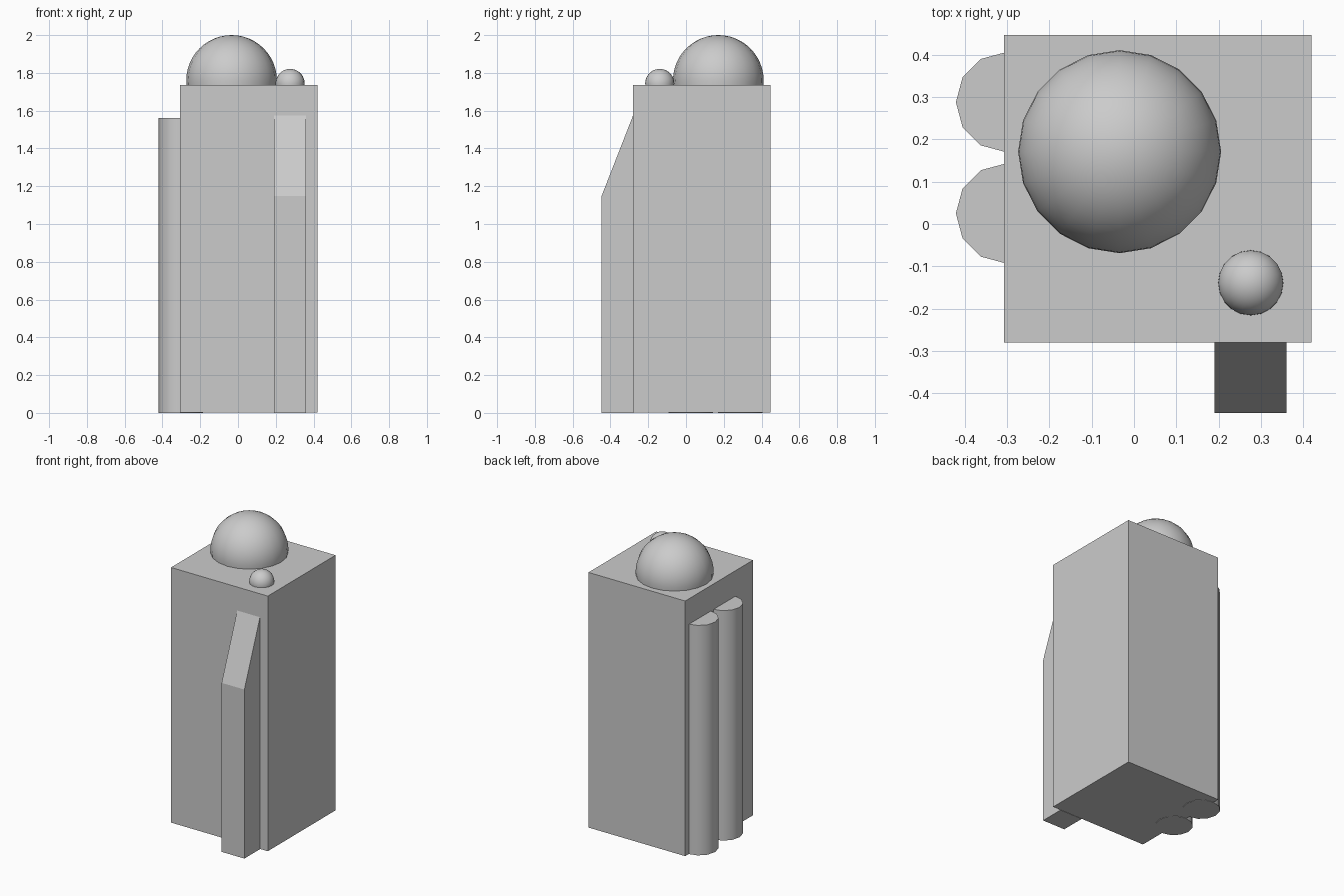
import bpy, bmesh
from mathutils import Matrix, Vector

if "Cube" in bpy.data.objects:
    bpy.data.objects.remove(bpy.data.objects["Cube"])

ROOF = 1.735


def finish(name, bm, smooth=False):
    bmesh.ops.recalc_face_normals(bm, faces=bm.faces)
    mesh = bpy.data.meshes.new(name)
    bm.to_mesh(mesh)
    bm.free()
    ob = bpy.data.objects.new(name, mesh)
    bpy.context.collection.objects.link(ob)
    if smooth:
        bpy.ops.object.select_all(action='DESELECT')
        ob.select_set(True)
        bpy.context.view_layer.objects.active = ob
        bpy.ops.object.shade_smooth_by_angle(angle=0.75)
    return ob


def prism(name, yz, x0, x1):
    """Side profile in y, z extruded along x."""
    bm = bmesh.new()
    face = bm.faces.new([bm.verts.new((x0, y, z)) for y, z in yz])
    ext = bmesh.ops.extrude_face_region(bm, geom=[face])["geom"]
    bmesh.ops.translate(bm, vec=(x1 - x0, 0, 0),
                        verts=[v for v in ext if isinstance(v, bmesh.types.BMVert)])
    return finish(name, bm)


def dome(name, x, y, z, radius):
    """Sphere trimmed where it meets the roof."""
    bm = bmesh.new()
    bmesh.ops.create_uvsphere(bm, u_segments=20, v_segments=24, radius=radius,
                              matrix=Matrix.Translation((x, y, z)))
    bmesh.ops.bisect_plane(bm, geom=bm.verts[:] + bm.edges[:] + bm.faces[:],
                           plane_co=Vector((0, 0, ROOF)), plane_no=Vector((0, 0, 1)),
                           clear_inner=True)
    return finish(name, bm, True)


def column(name, x, y, radius, height):
    bm = bmesh.new()
    bmesh.ops.create_cone(bm, cap_ends=True, segments=12, radius1=radius, radius2=radius,
                          depth=height, matrix=Matrix.Translation((x, y, height / 2)))
    return finish(name, bm, True)


# Square tower block
prism("tower_body", [(-0.28, 0.002), (0.447, 0.002), (0.447, ROOF), (-0.28, ROOF)], -0.307, 0.42)

# Sloped-top buttress on the front
prism("front_buttress", [(-0.447, 0), (-0.279, 0), (-0.279, 1.578), (-0.447, 1.148)], 0.19, 0.361)

# Twin half-embedded columns on the left side
for i, y in enumerate((0.025, 0.288)):
    column(f"side_column_{i + 1}", -0.303, y, 0.118, 1.562)

# Roof domes
dome("large_dome", -0.034, 0.171, 1.76, 0.24)
dome("small_dome", 0.276, -0.139, 1.744, 0.077)
